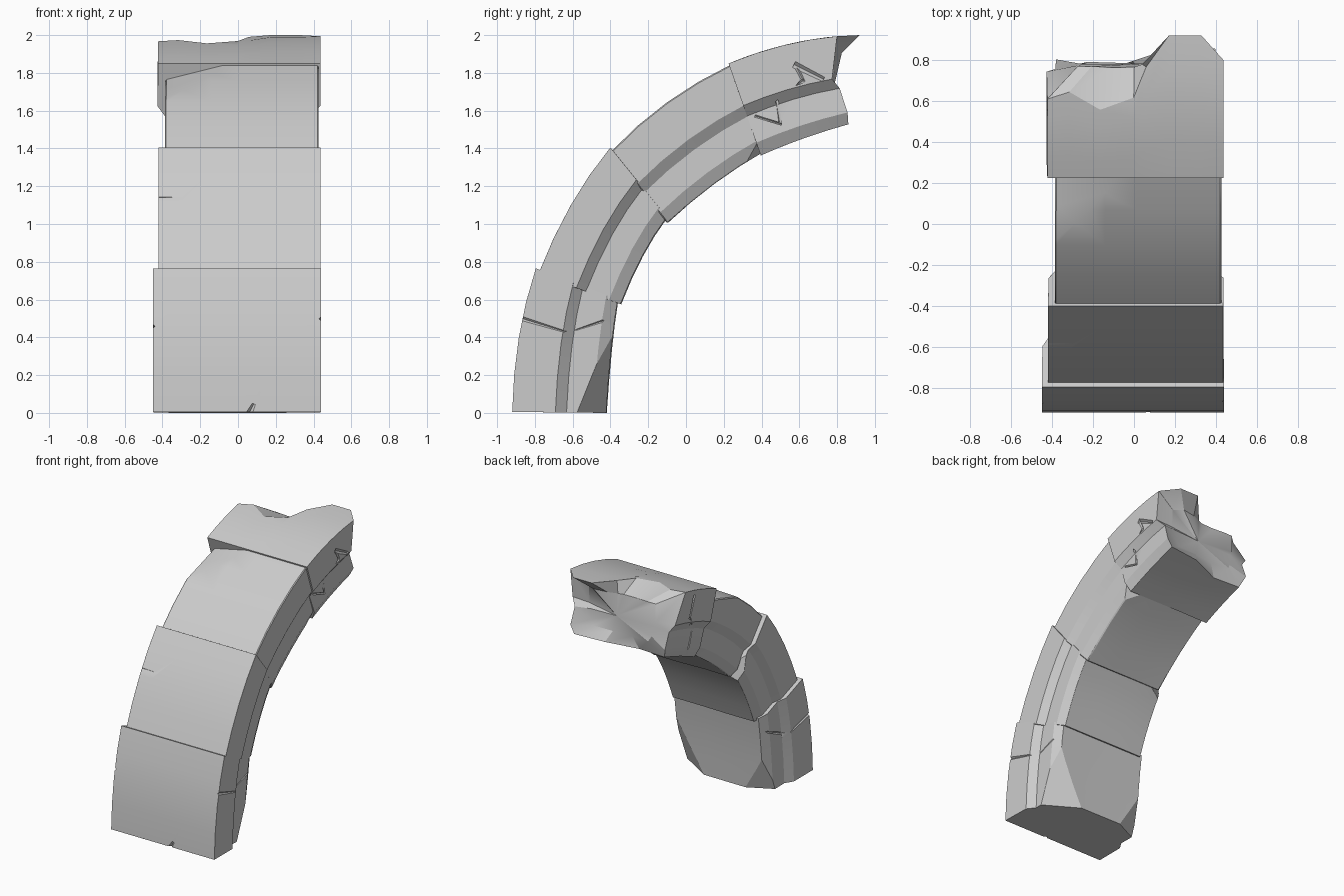
import bpy, bmesh, math, random
from mathutils import Vector

random.seed(4)
cube = bpy.data.objects.get("Cube")
if cube:
    bpy.data.objects.remove(cube, do_unlink=True)

stone = bpy.data.materials.new("grey_stone")
stone.use_nodes = True
GREY = (0.6, 0.6, 0.6, 1)
stone.diffuse_color = GREY
stone.node_tree.nodes["Principled BSDF"].inputs["Base Color"].default_value = GREY

# Cross-section: (fraction of half width, depth from outer to inner face)
OUTER = [(x, 0) for x in (-1, -.75, -.4, -.02, .12, .38, .75, 1)]
SIDE = [(1, .46), (.9, .58), (.9, .86), (.82, 1)]
SECTION = OUTER + SIDE + [(.25, 1), (-.3, 1)] + [(-x, d) for x, d in reversed(SIDE)]


def through(a, b, c, t):
    """Quadratic curve through three points."""
    return a * (2*t - 1) * (t - 1) + b * 4*t * (1 - t) + c * t * (2*t - 1)


def place(spec, x, d, t):
    cx, half, outer, inner = spec
    o = through(*[Vector((0, *p)) for p in outer], t)
    i = through(*[Vector((0, *p)) for p in inner], t)
    p = o.lerp(i, d)
    p.x = cx + x * half
    return p


def make_block(name, spec, broken=None, chips=()):
    """Loft the section along the arch; an optional list gives a ragged end."""
    bm = bmesh.new()
    rough = [random.uniform(-.012, .012) if d > 0 else 0 for x, d in SECTION]
    rings = []
    for k in range(5):
        ring = []
        for n, (x, d) in enumerate(SECTION):
            end = broken[n] if broken else 1
            t = k / 4 * (.5 + .5 * end)
            ring.append(bm.verts.new(place(spec, x * (1 + rough[n]), d + rough[n] * .5, t)))
        rings.append(ring)
    if broken:
        # Lumpy fracture face inside the ragged outline
        ring = []
        for n, (x, d) in enumerate(SECTION):
            t = .77 + .08 * broken[n] + random.uniform(-.02, .03)
            ring.append(bm.verts.new(place(spec, x * .66, d + (.5 - d) * .38, t)))
        rings.append(ring)
    count = len(SECTION)
    for a, b in zip(rings, rings[1:]):
        for n in range(count):
            m = (n + 1) % count
            bm.faces.new((a[n], a[m], b[m], b[n]))
    bm.faces.new(rings[0])
    if broken:
        hub = bm.verts.new(place(spec, .1, .55, .82))
        for n in range(count):
            bm.faces.new((rings[-1][n], rings[-1][(n + 1) % count], hub))
    else:
        bm.faces.new(rings[-1])
    # Knock off corners with planes through three points
    for a, b, c in chips:
        a, b, c = Vector(a), Vector(b), Vector(c)
        normal = (b - a).cross(c - a)
        middle = place(spec, 0, .5, .5)
        if (middle - a).dot(normal) > 0:
            normal = -normal
        cut = bmesh.ops.bisect_plane(bm, geom=bm.verts[:] + bm.edges[:] + bm.faces[:],
                                     plane_co=a, plane_no=normal, clear_outer=True)
        edges = [e for e in cut["geom_cut"] if isinstance(e, bmesh.types.BMEdge)]
        bmesh.ops.holes_fill(bm, edges=edges, sides=0)
    bmesh.ops.recalc_face_normals(bm, faces=bm.faces[:])
    mesh = bpy.data.meshes.new(name)
    bm.to_mesh(mesh)
    bm.free()
    mesh.materials.append(stone)
    obj = bpy.data.objects.new(name, mesh)
    bpy.context.collection.objects.link(obj)
    return obj


def activate(obj):
    bpy.ops.object.select_all(action='DESELECT')
    obj.select_set(True)
    bpy.context.view_layer.objects.active = obj


def crack(block, points, radius=.011):
    """Carve a V-shaped groove along a polyline."""
    for a, b in zip(points, points[1:]):
        a, b = Vector(a), Vector(b)
        bpy.ops.mesh.primitive_cone_add(vertices=4, radius1=radius, radius2=radius * .7,
                                        depth=(b - a).length + radius, location=(a + b) / 2,
                                        rotation=(b - a).to_track_quat('Z', 'Y').to_euler())
        cutter = bpy.context.object
        cutter.hide_render = True
        activate(block)
        mod = block.modifiers.new("crack", 'BOOLEAN')
        mod.operation, mod.solver, mod.object = 'DIFFERENCE', 'EXACT', cutter
        bpy.ops.object.modifier_apply(modifier=mod.name)
        bpy.data.objects.remove(cutter, do_unlink=True)


def finish(block):
    activate(block)
    bevel = block.modifiers.new("worn_edges", 'BEVEL')
    bevel.width, bevel.segments, bevel.angle_limit = .006, 1, math.radians(50)
    bpy.ops.object.shade_smooth_by_angle(angle=math.radians(24))


# Four voussoir blocks from the foot to the broken tip, each set into the one below
foot = make_block("foot_block", (-.005, .445, [(-.92, .005), (-.885, .4), (-.795, .765)],
                                 [(-.42, 0), (-.395, .33), (-.36, .6)]),
                  chips=[((.43, -.6, 0), (.12, -.41, 0), (.4, -.37, .52)),
                         ((-.42, -.52, 0), (-.2, -.41, 0), (-.35, -.38, .28))])
lower = make_block("lower_block", (.008, .428, [(-.782, .735), (-.61, 1.1), (-.4, 1.405)],
                                   [(-.345, .575), (-.23, .83), (-.1, 1.035)]),
                   chips=[((-.4, -.16, .93), (-.25, -.11, 1.03), (-.4, -.2, 1.12))])
upper = make_block("upper_block", (.02, .406, [(-.395, 1.385), (-.1, 1.645), (.25, 1.85)],
                                   [(-.1, 1.005), (.15, 1.215), (.42, 1.39)]),
                   chips=[((-.39, -.07, 1.66), (-.08, .23, 1.84), (-.39, .25, 1.76)),
                          ((.42, .25, 1.27), (.25, .4, 1.37), (.42, .38, 1.46))])
RAGGED = [.1, .2, -.05, .12, .55, 1, 1, .65,       # outer edge
          .6, .75, .95, 1, .9, .55, .6, .75, .55, .5]  # side, inner edge, other side
tip = make_block("broken_tip_block", (.007, .43, [(.225, 1.85), (.575, 1.96), (.92, 2)],
                                      [(.395, 1.365), (.62, 1.455), (.86, 1.53)]), broken=RAGGED)

# Fractures running over the faces
R, L = .44, -.45
crack(foot, [(R, -.87, .5), (R, -.64, .43), (.4, -.58, .44), (.395, -.37, .51)])
crack(foot, [(.43, -.62, .43), (.43, -.6, 0)])
crack(foot, [(L, -.88, .46), (L, -.64, .4), (-.41, -.58, .41), (-.4, -.37, .5)])
crack(foot, [(-.42, -.6, .4), (-.42, -.59, 0)])
crack(foot, [(.06, -.92, 0), (.08, -.92, .04)], .016)
crack(lower, [(-.43, -.6, 1.14), (-.26, -.6, 1.14)], .02)
crack(tip, [(.437, .58, 1.84), (.437, .72, 1.77)], .018)
crack(tip, [(.437, .58, 1.84), (.437, .62, 1.76), (.4, .48, 1.66), (.39, .5, 1.53),
            (.39, .37, 1.57)])
crack(tip, [(-.423, .5, 1.9), (-.423, .56, 1.75), (-.39, .48, 1.6), (-.38, .52, 1.45)])

for block in (foot, lower, upper, tip):
    finish(block)
